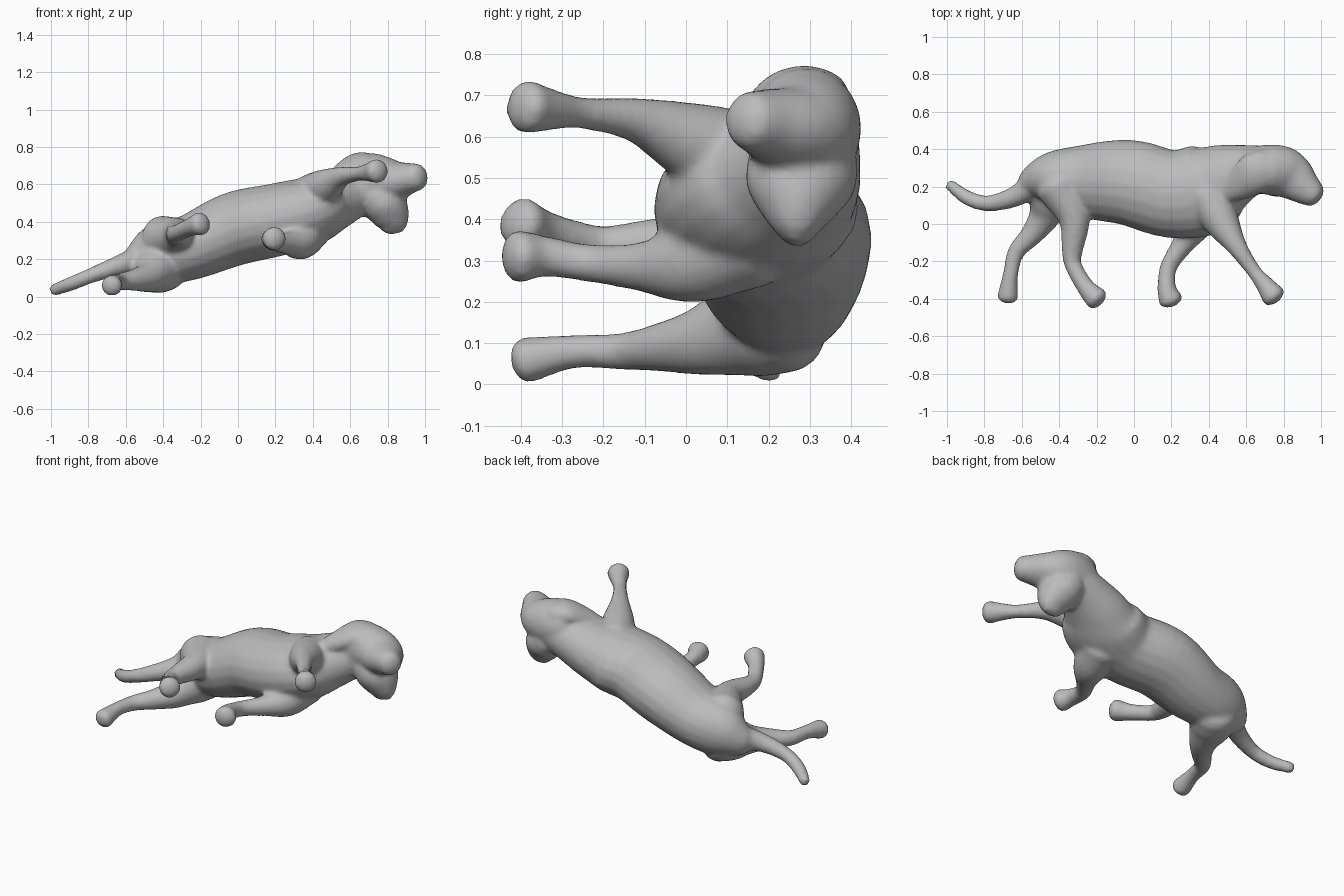
import bpy, bmesh, math
from mathutils import Vector

cube = bpy.data.objects.get("Cube")
if cube:
    bpy.data.objects.remove(cube, do_unlink=True)

# One plain grey coat
coat = bpy.data.materials.new("plain_grey")
coat.use_nodes = True
COLOR = (0.5, 0.5, 0.5, 1)
coat.diffuse_color = COLOR
bsdf = coat.node_tree.nodes["Principled BSDF"]
bsdf.inputs["Base Color"].default_value = COLOR
bsdf.inputs["Roughness"].default_value = 0.7

SIDES, STEPS = 20, 5


def smooth_path(keys):
    """Catmull-Rom samples through (x, y, z, height, width) stations."""
    k = [Vector(p) for p in keys]
    k = [2 * k[0] - k[1]] + k + [2 * k[-1] - k[-2]]
    out = []
    for i in range(1, len(k) - 2):
        a, b, c, d = k[i - 1:i + 3]
        for s in range(STEPS):
            t = s / STEPS
            out.append(0.5 * (2 * b + (c - a) * t + (2 * a - 5 * b + 4 * c - d) * t * t
                              + (3 * b - a - 3 * c + d) * t ** 3))
    return out + [k[-2]]


def loft(bm, keys, ref, cap=0.6):
    """Closed elliptical tube with rounded ends; height runs along ref."""
    keys = [p if len(p) == 5 else (*p, p[3]) for p in keys]
    path = smooth_path(keys)
    pos = [Vector(p[:3]) for p in path]
    stations = []
    n = len(path)
    for i in range(n):
        t = (pos[min(i + 1, n - 1)] - pos[max(i - 1, 0)]).normalized()
        stations.append((pos[i], t, path[i][3], path[i][4]))

    def ends(st, sign):
        c, t, h, w = st
        for deg in (30, 60, 82):
            a = math.radians(deg)
            yield (c + t * sign * cap * min(h, w) * math.sin(a), t,
                   h * math.cos(a), w * math.cos(a))

    stations = (list(ends(stations[0], -1))[::-1] + stations
                + list(ends(stations[-1], 1)))
    rings = []
    for c, t, h, w in stations:
        side = t.cross(Vector(ref)).normalized()
        up = side.cross(t)
        rings.append([bm.verts.new(c + up * h * math.cos(a) + side * w * math.sin(a))
                      for a in (2 * math.pi * j / SIDES for j in range(SIDES))])
    for r, q in zip(rings, rings[1:]):
        for j in range(SIDES):
            m = (j + 1) % SIDES
            bm.faces.new((r[j], r[m], q[m], q[j]))
    bm.faces.new(rings[0][::-1])
    bm.faces.new(rings[-1])


Y, Z = (0, 1, 0), (0, 0, 1)
bm = bmesh.new()

# Torso and neck
loft(bm, [(-.59, .18, .175, .055, .06), (-.53, .22, .19, .10, .11),
          (-.42, .245, .23, .15, .165), (-.25, .23, .265, .20, .175),
          (-.02, .22, .362, .23, .197), (.20, .16, .41, .235, .195),
          (.38, .185, .455, .245, .185), (.50, .245, .505, .19, .16),
          (.62, .285, .555, .14, .135), (.72, .29, .59, .125, .125)], Y, 0.4)

# Head and snout
loft(bm, [(.64, .29, .61, .125, .135), (.72, .29, .62, .135, .148),
          (.79, .28, .62, .137, .13), (.85, .245, .62, .125, .105),
          (.91, .195, .632, .095, .085), (.962, .155, .64, .07, .072)], Y, 0.6)

# Tail
loft(bm, [(-.54, .21, .195, .075, .07), (-.64, .145, .165, .055, .055),
          (-.78, .11, .115, .041, .043), (-.89, .14, .07, .038, .04),
          (-.985, .21, .035, .033, .03)], Z)

# Legs: thigh or shoulder down to the paw
LEGS = [
    # front leg on the lower flank
    [(.36, .14, .36, .135), (.33, .01, .295, .10), (.26, -.11, .285, .06),
     (.185, -.23, .293, .046), (.175, -.34, .31, .05), (.195, -.405, .31, .066)],
    # front leg on the upper flank, stretched forward
    [(.40, .15, .54, .12), (.47, .01, .59, .095), (.55, -.12, .64, .055),
     (.64, -.25, .657, .039), (.70, -.325, .665, .05), (.745, -.385, .672, .066)],
    # hind leg on the upper flank
    [(-.40, .20, .31, .125), (-.32, .03, .335, .085), (-.33, -.14, .335, .057),
     (-.325, -.22, .34, .046), (-.26, -.335, .37, .048), (-.20, -.40, .39, .064)],
    # hind leg on the lower flank, stretched back
    [(-.39, .25, .16, .13), (-.44, .15, .14, .125), (-.48, .04, .105, .085),
     (-.55, -.06, .09, .06), (-.63, -.15, .08, .046), (-.66, -.27, .08, .041),
     (-.675, -.39, .058, .057)],
]
for leg in LEGS:
    loft(bm, leg, Z)

# Hanging ear, thick at the root and pointed at the tip
loft(bm, [(.74, .285, .54, .135, .11), (.795, .275, .475, .13, .115),
          (.825, .27, .40, .08, .09), (.83, .27, .355, .04, .06)], Y, 0.5)
# Ear folded back flat over the neck
loft(bm, [(.71, .33, .70, .06, .085), (.65, .275, .705, .066, .11),
          (.57, .21, .66, .06, .085), (.50, .16, .62, .045, .05)], Z)

# Fuse everything into one soft skin
bmesh.ops.recalc_face_normals(bm, faces=bm.faces)
mesh = bpy.data.meshes.new("dog_body")
bm.to_mesh(mesh)
bm.free()
mesh.materials.append(coat)
dog = bpy.data.objects.new("dog_body", mesh)
bpy.context.collection.objects.link(dog)
for p in mesh.polygons:
    p.use_smooth = True

fuse = dog.modifiers.new("fuse", 'REMESH')
fuse.mode = 'VOXEL'
fuse.voxel_size = 0.014
fuse.use_smooth_shade = True
soft = dog.modifiers.new("soften", 'SMOOTH')
soft.factor = 0.5
soft.iterations = 5
